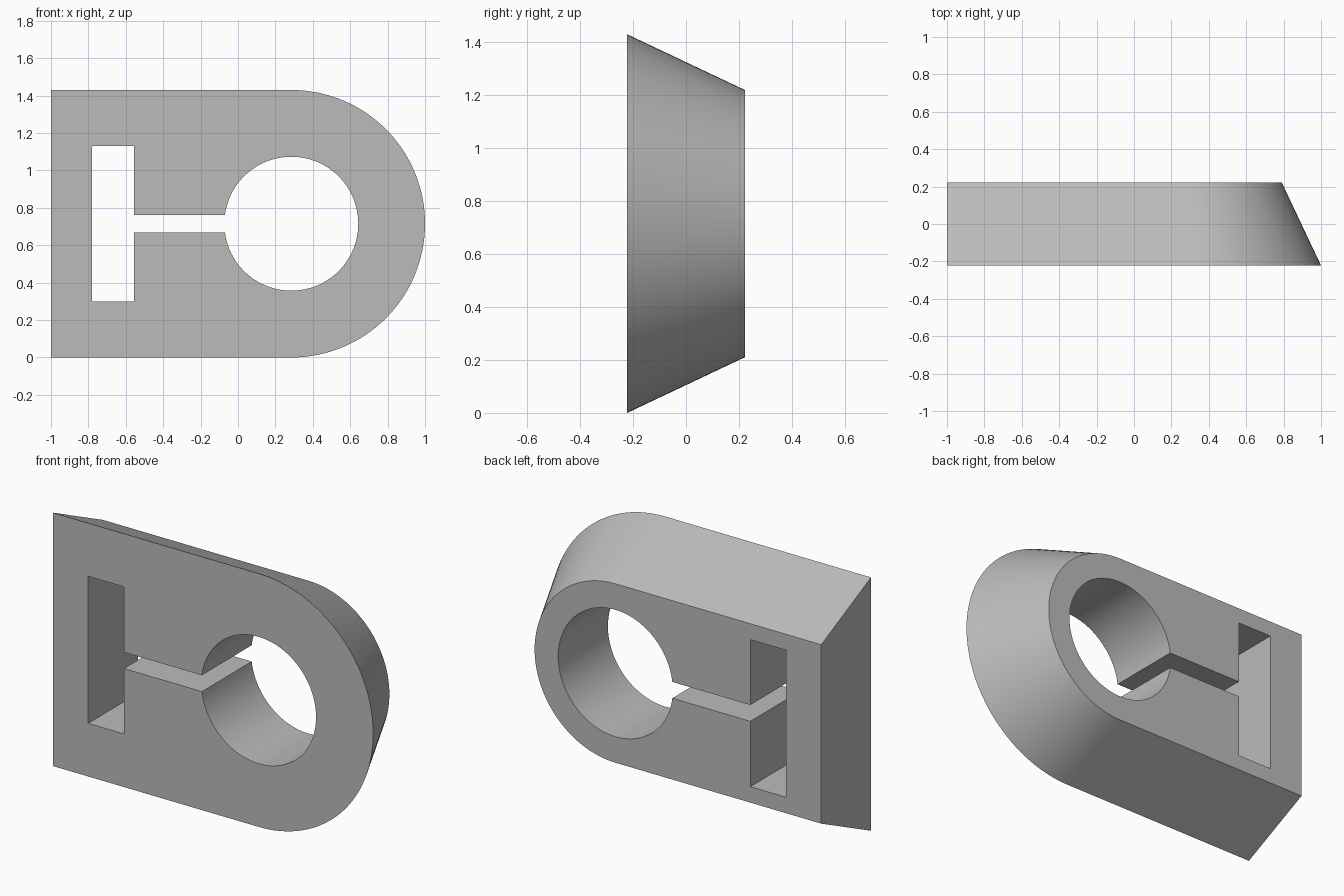
import bpy, bmesh
from math import sin, cos, pi, asin, radians

cube = bpy.data.objects.get("Cube")
if cube:
    bpy.data.objects.remove(cube, do_unlink=True)

CX, CZ = 0.285, 0.715        # shared centre of the rounded end and the bore
FRONT, BACK = -0.222, 0.222
BORE, GAP = 0.358, 0.046     # bore radius, half height of the gap
SLOT_L, SLOT_R, SLOT_H = -0.78, -0.557, 0.415

grey = bpy.data.materials.new("plain grey")
grey.use_nodes = True
colour = (0.5, 0.5, 0.5, 1)
grey.diffuse_color = colour
grey.node_tree.nodes["Principled BSDF"].inputs["Base Color"].default_value = colour


def arc(radius, start, end, steps):
    angles = [start + (end - start) * i / steps for i in range(steps + 1)]
    return [(CX + radius * cos(a), CZ + radius * sin(a)) for a in angles]


def outline(radius):
    """Square left end, half-round right end."""
    return [(-1, CZ + radius), (-1, CZ - radius)] + arc(radius, -pi / 2, pi / 2, 64)


def keyhole():
    """Round bore joined to a tall slot by a narrow gap."""
    a = asin(GAP / BORE)
    upper = [(SLOT_R, CZ + GAP), (SLOT_R, CZ + SLOT_H), (SLOT_L, CZ + SLOT_H)]
    lower = [(x, 2 * CZ - z) for x, z in reversed(upper)]
    return arc(BORE, -pi + a, pi - a, 96) + upper + lower


bm = bmesh.new()


def loop(points, y):
    verts = [bm.verts.new((x, y, z)) for x, z in points]
    edges = [bm.edges.new((v, verts[i - 1])) for i, v in enumerate(verts)]
    return verts, edges


def wall(a, b):
    for i in range(len(a)):
        bm.faces.new((a[i - 1], a[i], b[i], b[i - 1]))


# Tapered outside, straight keyhole
outer_f, edges_of = loop(outline(0.715), FRONT)
outer_b, edges_ob = loop(outline(0.505), BACK)
inner_f, edges_if = loop(keyhole(), FRONT)
inner_b, edges_ib = loop(keyhole(), BACK)

# Front and back faces with the keyhole left open
for edges in (edges_of + edges_if, edges_ob + edges_ib):
    bmesh.ops.triangle_fill(bm, edges=edges, use_beauty=True)
wall(outer_f, outer_b)
wall(inner_f, inner_b)
bmesh.ops.recalc_face_normals(bm, faces=bm.faces)

mesh = bpy.data.meshes.new("clamp_block")
bm.to_mesh(mesh)
bm.free()
mesh.materials.append(grey)
block = bpy.data.objects.new("clamp_block", mesh)
bpy.context.collection.objects.link(block)

bpy.ops.object.select_all(action='DESELECT')
block.select_set(True)
bpy.context.view_layer.objects.active = block
bpy.ops.object.shade_smooth_by_angle(angle=radians(30))
